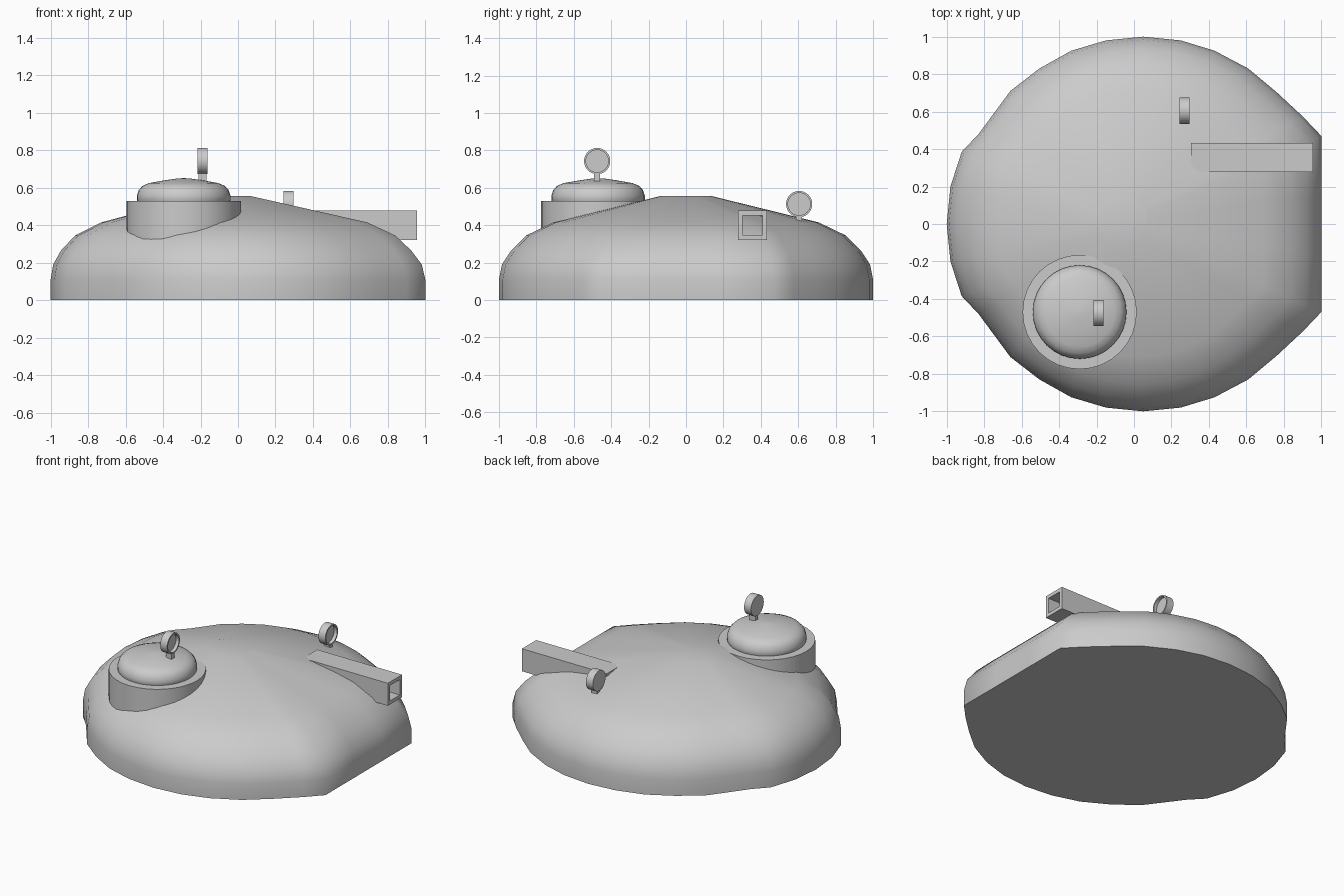
import bpy, bmesh, math
from mathutils import Matrix

if "Cube" in bpy.data.objects:
    bpy.data.objects.remove(bpy.data.objects["Cube"])


def finish(bm, name, angle=50):
    bmesh.ops.recalc_face_normals(bm, faces=bm.faces[:])
    me = bpy.data.meshes.new(name)
    bm.to_mesh(me)
    bm.free()
    ob = bpy.data.objects.new(name, me)
    bpy.context.collection.objects.link(ob)
    bpy.ops.object.select_all(action='DESELECT')
    ob.select_set(True)
    bpy.context.view_layer.objects.active = ob
    bpy.ops.object.shade_smooth_by_angle(angle=math.radians(angle))
    return ob


def loft(bm, rings, cap_start=True, cap_end=True):
    loops = [[bm.verts.new(p) for p in r] for r in rings]
    n = len(loops[0])
    for a, b in zip(loops, loops[1:]):
        for i in range(n):
            bm.faces.new((a[i], a[(i + 1) % n], b[(i + 1) % n], b[i]))
    if cap_start:
        bm.faces.new(loops[0][::-1])
    if cap_end:
        bm.faces.new(loops[-1])


def lathe(name, profile, matrix, n=32, angle=40):
    bm = bmesh.new()
    loft(bm, [[(r * math.cos(2 * math.pi * i / n), r * math.sin(2 * math.pi * i / n), z)
               for i in range(n)] for r, z in profile])
    bm.transform(matrix)
    return finish(bm, name, angle)


def box(name, lo, hi):
    bm = bmesh.new()
    bmesh.ops.create_cube(bm, size=1)
    for v in bm.verts:
        v.co = [(a + b) / 2 + c * (b - a) for a, b, c in zip(lo, hi, v.co)]
    return finish(bm, name, 30)


# domed hull: rounded outline with one flat side, stacked and shrunk upward
half = [(1, .16), (1, .47), (.9, .575), (.76, .705), (.61, .83), (.43, .925), (.25, .98),
        (.05, 1), (-.15, .98), (-.335, .925), (-.505, .83), (-.66, .71),
        (-.83, .48), (-.92, .385), (-.98, .2)]
outline = half + [(-1, 0)] + [(x, -y) for x, y in reversed(half)]
levels = [(0, 1, 0), (.02, 1, 0), (.11, 1, 0), (.19, .984, -.003), (.265, .935, -.01),
          (.345, .855, -.015), (.415, .71, -.02), (.555, .14, -.07)]
bm = bmesh.new()
loft(bm, [[(x * s + dx, y * s, z) for x, y in outline] for z, s, dx in levels])
finish(bm, "hull")

# cupola collar and its domed lid
place = Matrix.Translation((-.29, -.47, 0))
lathe("cupola_collar", [(.305, .28), (.305, .53)], place)
lathe("cupola_lid", [(.235, .5), (.25, .535), (.25, .558), (.24, .588), (.22, .61),
                     (.185, .625), (.1, .64), (.03, .65), (.005, .651)], place)

# two round sights on short stems, dished on the +x face
for name, x, y, z in (("cupola_sight", -.215, -.475, .743), ("hull_sight", .242, .605, .513)):
    lathe(name, [(.07, 0), (.07, .053), (.06, .053), (.06, .03)],
          Matrix.Translation((x, y, z)) @ Matrix.Rotation(math.pi / 2, 4, 'Y'), 32)
    box(name + "_stem", (x + .005, y - .016, z - .13), (x + .048, y + .016, z - .06))

# hollow square barrel along x
bm = bmesh.new()


def square(x, h):
    return [(x, .355 + a * h, .4 + b * h) for a, b in ((-1, -1), (1, -1), (1, 1), (-1, 1))]


loft(bm, [square(.305, .078), square(.955, .078), square(.955, .053), square(.4, .053)])
finish(bm, "barrel", 30)
